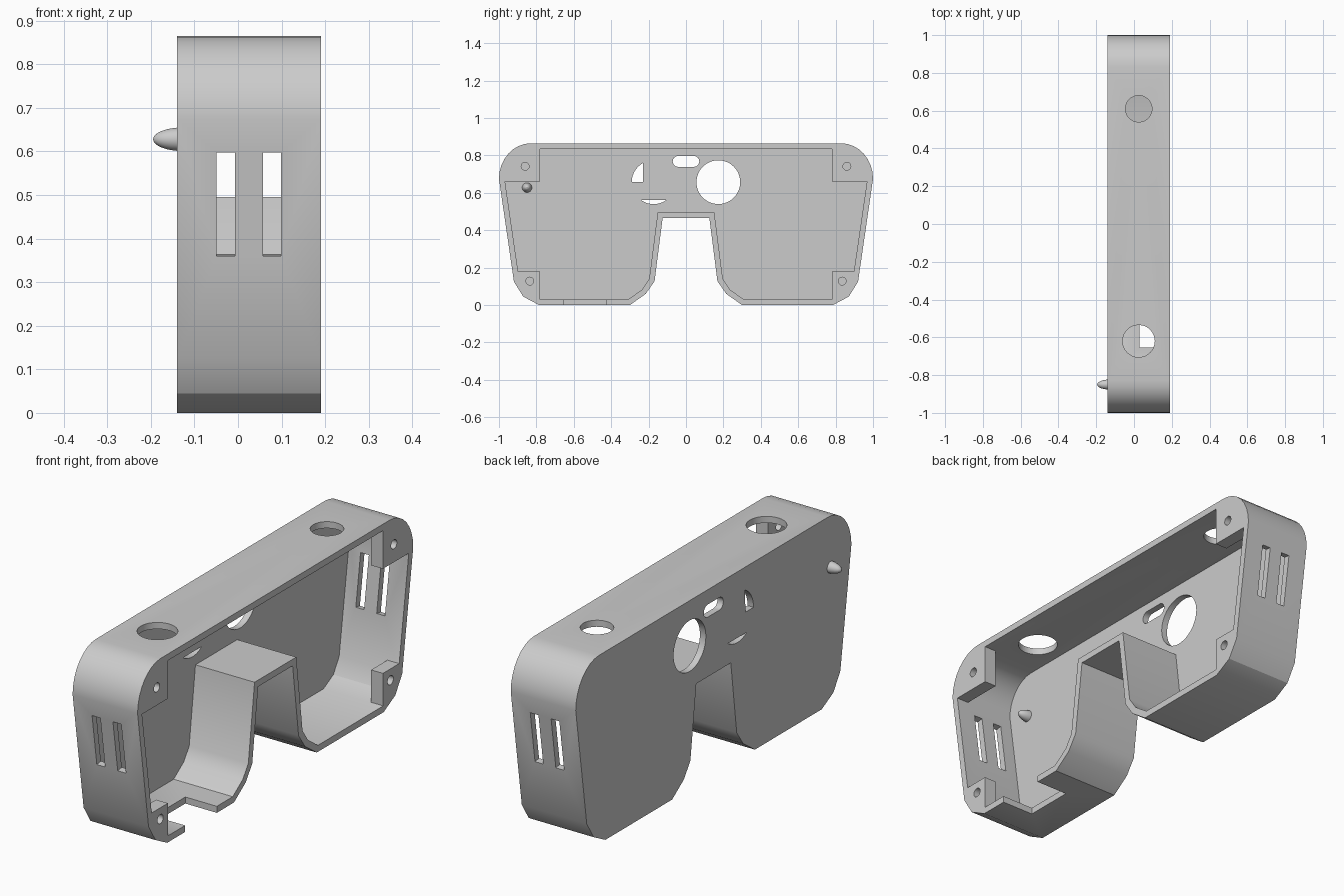
import bpy, bmesh
from math import sin, cos, radians
from mathutils import Vector
from mathutils.geometry import tessellate_polygon

cube = bpy.data.objects.get("Cube")
if cube:
    bpy.data.objects.remove(cube, do_unlink=True)

X0, X1 = -0.14, 0.19      # closed face and open rim
WALL = 0.03

grey = bpy.data.materials.new("plain grey")
grey.use_nodes = True
grey.diffuse_color = (0.6, 0.6, 0.6, 1)
grey.node_tree.nodes["Principled BSDF"].inputs["Base Color"].default_value = (0.6, 0.6, 0.6, 1)


def finish(name, bm):
    bmesh.ops.remove_doubles(bm, verts=bm.verts, dist=1e-5)
    bmesh.ops.recalc_face_normals(bm, faces=bm.faces)
    mesh = bpy.data.meshes.new(name)
    bm.to_mesh(mesh)
    bm.free()
    mesh.materials.append(grey)
    ob = bpy.data.objects.new(name, mesh)
    bpy.context.collection.objects.link(ob)
    bpy.ops.object.select_all(action='DESELECT')
    ob.select_set(True)
    bpy.context.view_layer.objects.active = ob
    bpy.ops.object.shade_smooth_by_angle(angle=radians(30))


def slab(bm, near, far, outer_edges):
    """Two filled sheets (outline first, then holes) joined along their borders."""
    sheets = []
    for loops in (near, far):
        verts = [[bm.verts.new(p) for p in loop] for loop in loops]
        flat = [v for loop in verts for v in loop]
        for tri in tessellate_polygon(loops):
            bm.faces.new([flat[i] for i in tri])
        sheets.append(verts)
    for k, (a, b) in enumerate(zip(*sheets)):
        n = len(a)
        for i in (outer_edges if k == 0 else range(n)):
            j = (i + 1) % n
            bm.faces.new((a[i], a[j], b[j], b[i]))


def at_x(x, loops):
    return [[Vector((x, y, z)) for y, z in loop] for loop in loops]


def arc(cy, cz, ry, rz, a0, a1, n):
    angles = [radians(a0 + (a1 - a0) * i / n) for i in range(n + 1)]
    return [(cy + ry * cos(a), cz + rz * sin(a)) for a in angles]


def circle(cy, cz, r, n=48):
    return arc(cy, cz, r, r, 0, 360, n)[:-1]


def inset(pts, d):
    """Offset a counter-clockwise outline inward with mitred corners."""
    out = []
    for i, p in enumerate(pts):
        p, a, b = Vector(p), Vector(pts[i - 1]), Vector(pts[(i + 1) % len(pts)])
        u, v = (p - a).normalized(), (b - p).normalized()
        n, m = Vector((-u.y, u.x)), Vector((-v.y, v.x))
        out.append(tuple(p + (n + m) * d / (1 + n.dot(m))))
    return out


# Mask-shaped outline with a bridge notch and rounded upper corners
half = [(0.125, 0.465), (0.168, 0.128), (0.215, 0.06), (0.30, 0), (0.785, 0),
        (0.87, 0.045), (0.92, 0.125)] + arc(0.83, 0.675, 0.17, 0.19, 0, 90, 8)
outline = half + [(-y, z) for y, z in reversed(half)]
inner = inset(outline, WALL)
COUNT = len(outline)
END, TOP = 6, len(half) - 1             # first corner of the end wall and top wall
FAR_END, FAR_BOTTOM = COUNT - 8, COUNT - 5


def along(edge, axis, value):
    """Fraction along an outline edge where y (0) or z (1) has the given value."""
    a, b = outline[edge][axis], outline[edge + 1][axis]
    return (value - a) / (b - a)


# Openings in the walls, as loops of (x, fraction along the edge)
holes = {}
for edge in (END, FAR_END):             # vent slots
    s0, s1 = along(edge, 1, 0.36), along(edge, 1, 0.598)
    holes[edge] = [[(a, s0), (b, s0), (b, s1), (a, s1)]
                   for a, b in ((-0.049, -0.007), (0.057, 0.099))]
holes[TOP] = [[(x, along(TOP, 0, y)) for x, y in circle(0.025, cy, r)]
              for cy, r in ((0.61, 0.07), (-0.62, 0.085))]
n0, n1 = along(FAR_BOTTOM, 0, -0.655), along(FAR_BOTTOM, 0, -0.425)
notch = [(X1, n0), (0.03, n0), (0.03, n1), (X1, n1)]

# Walls of the housing, one per outline edge
shell = bmesh.new()
for e in range(COUNT):
    f = (e + 1) % COUNT
    a, b = Vector(outline[e]), Vector(outline[f])
    d = (b - a).normalized()
    normal = Vector((-d.y, d.x))

    def outside(x, s):
        return Vector((x, *a.lerp(b, s)))

    def inside(x, s):
        if s in (0, 1):
            p = inner[f] if s else inner[e]
        else:
            p = a.lerp(b, s) + normal * WALL
        return Vector((max(x, X0 + WALL), *p))

    border = [(X0, 0), (X1, 0)] + (notch if e == FAR_BOTTOM else []) + [(X1, 1), (X0, 1)]
    loops = [border] + holes.get(e, [])
    slab(shell, [[outside(*p) for p in loop] for loop in loops],
         [[inside(*p) for p in loop] for loop in loops], range(1, len(border) - 2))

# Closed face with a round, an oblong and a partly covered round opening
R, CY, CZ = 0.117, 0.173, 0.657
openings = [
    circle(CY, CZ, R),
    arc(0.042, 0.768, 0.029, 0.029, -90, 90, 12) + arc(-0.042, 0.768, 0.029, 0.029, 90, 270, 12),
    arc(-CY, CZ, R, R, 119, 180, 14) + [(-0.23, CZ)],
    arc(-CY, CZ, R, R, 235, 306, 16),
]
slab(shell, at_x(X0, [outline] + openings), at_x(X0 + WALL, [inner] + openings), [])
finish("housing_shell", shell)


# Screw blocks in the corners of the open rim
def end_point(z):
    a, b = Vector(inner[END]), Vector(inner[END + 1])
    return tuple(a.lerp(b, (z - a.y) / (b.y - a.y)))


upper = [(0.78, 0.66), end_point(0.66)] + inner[END + 1:TOP + 1] + [(0.78, inner[TOP][1])]
lower = [(0.78, 0.18), (0.78, WALL)] + inner[END - 1:END + 1] + [end_point(0.18)]
for s, side in ((1, "left"), (-1, "right")):
    for pts, hole, level in ((upper, (0.86, 0.742), "upper"), (lower, (0.835, 0.128), "lower")):
        loops = [[(s * y, z) for y, z in loop] for loop in (pts, circle(*hole, 0.021, 24))]
        bm = bmesh.new()
        slab(bm, at_x(X1 - 0.06, loops), at_x(X1, loops), range(len(pts)))
        finish(f"{level}_{'back' if s > 0 else 'front'}_screw_block", bm)

# Small pointed knob through the closed face
bm = bmesh.new()
bmesh.ops.create_uvsphere(bm, u_segments=24, v_segments=16, radius=1)
bmesh.ops.scale(bm, vec=(0.068, 0.027, 0.027), verts=bm.verts)
bmesh.ops.translate(bm, vec=(-0.127, -0.85, 0.628), verts=bm.verts)
finish("face_knob", bm)
